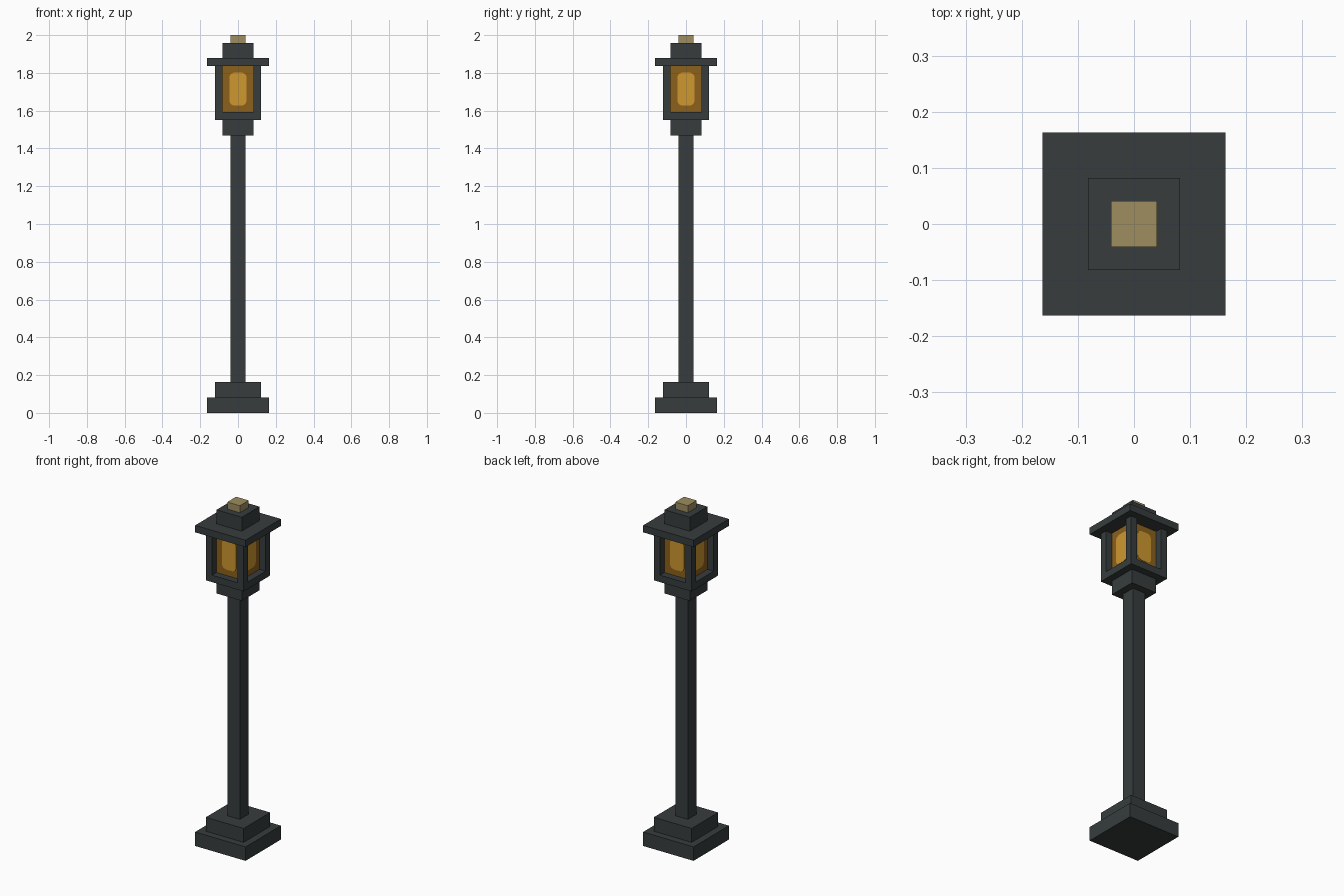
import bpy
import bmesh
from math import pi
from mathutils import Matrix

if "Cube" in bpy.data.objects:
    bpy.data.objects.remove(bpy.data.objects["Cube"], do_unlink=True)

U = 2 / 49  # block unit: the lamp is 49 units tall


def material(name, rgb):
    mat = bpy.data.materials.new(name)
    mat.use_nodes = True
    mat.diffuse_color = (*rgb, 1)
    bsdf = next(n for n in mat.node_tree.nodes if n.type == 'BSDF_PRINCIPLED')
    bsdf.inputs["Base Color"].default_value = (*rgb, 1)
    return mat


iron = material("dark_iron", (0.038, 0.046, 0.046))
brass = material("dull_brass", (0.34, 0.27, 0.115))
amber = material("amber_glass", (0.26, 0.12, 0.012))
glow = material("bright_glow", (0.62, 0.31, 0.028))


def finish(name, bm, mat):
    mesh = bpy.data.meshes.new(name)
    bm.to_mesh(mesh)
    bm.free()
    mesh.materials.append(mat)
    obj = bpy.data.objects.new(name, mesh)
    bpy.context.collection.objects.link(obj)
    return obj


def block(name, half, low, high, mat, x=0, y=0):
    """Square block, all sizes in block units."""
    bm = bmesh.new()
    place = Matrix.Translation((x * U, y * U, (low + high) / 2 * U))
    size = Matrix.Diagonal((2 * half * U, 2 * half * U, (high - low) * U, 1))
    bmesh.ops.create_cube(bm, size=1, matrix=place @ size)
    return finish(name, bm, mat)


# Stacked body, from the ground up
for name, half, low, high, mat in (
    ("base_plinth", 4, 0, 2, iron),
    ("base_step", 3, 2, 4, iron),
    ("post", 1, 4, 36, iron),
    ("collar", 2, 36, 38, iron),
    ("lantern_floor", 3, 38, 39, iron),
    ("lantern_glass", 2, 39, 45, amber),
    ("roof", 4, 45, 46, iron),
    ("roof_cap", 2, 46, 48, iron),
    ("finial", 1, 48, 49, brass),
):
    block(name, half, low, high, mat)

# Corner bars around the recessed glass
for side, x in (("left", 2.5), ("right", -2.5)):
    for end, y in (("front", -2.5), ("back", 2.5)):
        block(f"lantern_bar_{end}_{side}", 0.5, 39, 45, iron, x, y)

# Rounded glow on each pane, as a thin plate
for i, side in enumerate(("front", "left", "back", "right")):
    bm = bmesh.new()
    w, h, c = 0.046, 0.087, 0.024
    outline = [(w, h - c), (w - c * 0.3, h - c * 0.3), (w - c, h)]
    outline += [(-x, z) for x, z in reversed(outline)]
    outline += [(-x, -z) for x, z in outline]
    face = bm.faces.new([bm.verts.new((x, -2 * U, 42 * U + z)) for x, z in outline])
    grown = bmesh.ops.extrude_face_region(bm, geom=[face])
    front = [v for v in grown["geom"] if isinstance(v, bmesh.types.BMVert)]
    bmesh.ops.translate(bm, verts=front, vec=(0, -0.002, 0))
    bmesh.ops.recalc_face_normals(bm, faces=bm.faces[:])
    bmesh.ops.rotate(bm, verts=bm.verts[:], cent=(0, 0, 0),
                     matrix=Matrix.Rotation(i * pi / 2, 3, 'Z'))
    finish(f"glow_{side}", bm, glow)
